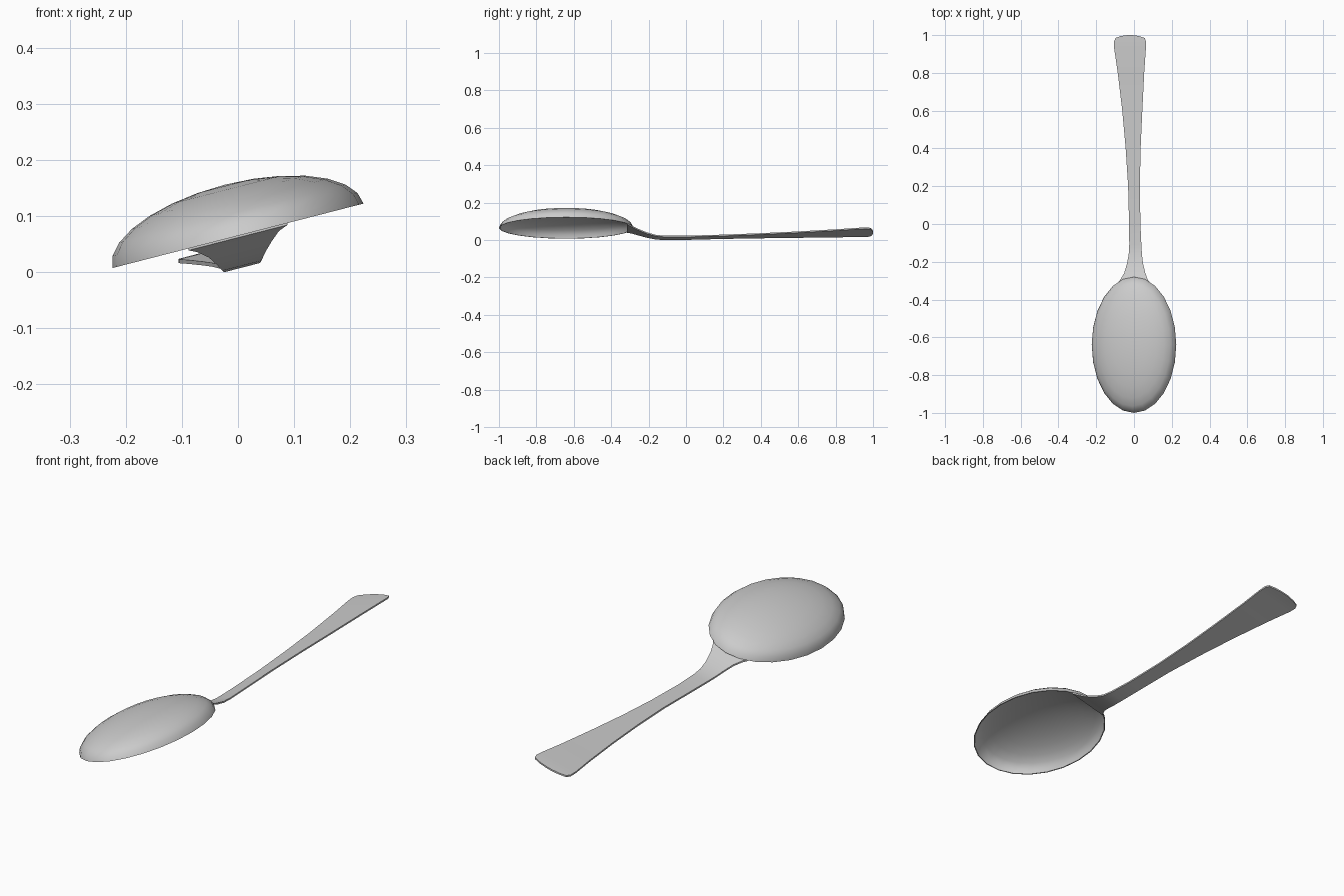
import bpy, bmesh, math
from mathutils import Matrix, Vector

if "Cube" in bpy.data.objects:
    bpy.data.objects.remove(bpy.data.objects["Cube"])

ROLL = math.radians(-14.4)          # the spoon lies face down, rolled about y
metal = bpy.data.materials.new("grey metal")
metal.diffuse_color = (0.6, 0.6, 0.6, 1)
metal.use_nodes = True
metal.node_tree.nodes["Principled BSDF"].inputs["Base Color"].default_value = metal.diffuse_color


def finish(bm, name, angle):
    bmesh.ops.recalc_face_normals(bm, faces=bm.faces)
    mesh = bpy.data.meshes.new(name)
    bm.to_mesh(mesh)
    bm.free()
    mesh.materials.append(metal)
    ob = bpy.data.objects.new(name, mesh)
    bpy.context.collection.objects.link(ob)
    bpy.ops.object.select_all(action='DESELECT')
    ob.select_set(True)
    bpy.context.view_layer.objects.active = ob
    bpy.ops.object.shade_smooth_by_angle(angle=math.radians(angle))
    return ob


def half_dome(bm, rx, ry, rz):
    """Upper half of an ellipsoid; returns its rim loop."""
    segs, rings = 24, 7
    loops = []
    for j in range(rings):
        p = math.pi / 2 * j / rings
        loops.append([bm.verts.new((rx * math.cos(p) * math.cos(2 * math.pi * i / segs),
                                    ry * math.cos(p) * math.sin(2 * math.pi * i / segs),
                                    rz * math.sin(p))) for i in range(segs)])
    top = bm.verts.new((0, 0, rz))
    for a, b in zip(loops, loops[1:]):
        for i in range(segs):
            k = (i + 1) % segs
            bm.faces.new((a[i], a[k], b[k], b[i]))
    for i in range(segs):
        bm.faces.new((loops[-1][i], loops[-1][(i + 1) % segs], top))
    return loops[0]


# Bowl: thin shell made of an outer and an inner dome joined at the rim
bm = bmesh.new()
outer = half_dome(bm, 0.231, 0.360, 0.094)
inner = half_dome(bm, 0.227, 0.356, 0.089)
for i in range(len(outer)):
    k = (i + 1) % len(outer)
    bm.faces.new((outer[i], outer[k], inner[k], inner[i]))
bm.transform(Matrix.Translation((0, -0.64, 0.065)) @ Matrix.Rotation(ROLL, 4, 'Y'))
finish(bm, "bowl", 40)

# Handle: flat bar lofted along y; stations are (y, left x, right x, mid z)
stations = [(-0.315, -0.088, 0.088, 0.066), (-0.295, -0.073, 0.073, 0.059),
            (-0.26, -0.052, 0.060, 0.045), (-0.21, -0.037, 0.048, 0.028),
            (-0.16, -0.028, 0.042, 0.016), (-0.11, -0.025, 0.039, 0.0125),
            (0.00, -0.026, 0.034, 0.013), (0.20, -0.031, 0.031, 0.0185),
            (0.40, -0.044, 0.035, 0.024), (0.60, -0.062, 0.044, 0.030),
            (0.80, -0.086, 0.054, 0.037), (0.93, -0.105, 0.063, 0.042),
            (0.965, -0.106, 0.064, 0.043), (0.985, -0.098, 0.057, 0.043),
            (0.995, -0.070, 0.027, 0.043), (1.00, -0.035, -0.010, 0.043)]
T = 0.0035                           # half thickness
bm = bmesh.new()
slope = math.tan(-ROLL)
rows = []
for y, l, r, z in stations:
    c, h = (l + r) / 2, (r - l) / 2
    rows.append([bm.verts.new((c + s * h, y, z + s * h * slope + t))
                 for s, t in ((-1, -T), (1, -T), (1, T), (-1, T))])
for a, b in zip(rows, rows[1:]):
    for i in range(4):
        k = (i + 1) % 4
        bm.faces.new((a[i], a[k], b[k], b[i]))
bm.faces.new(rows[0])
bm.faces.new(rows[-1])
# settle exactly on the ground
low = min(v.co.z for v in bm.verts)
bm.transform(Matrix.Translation(Vector((0, 0, -low))))
finish(bm, "handle", 40)
